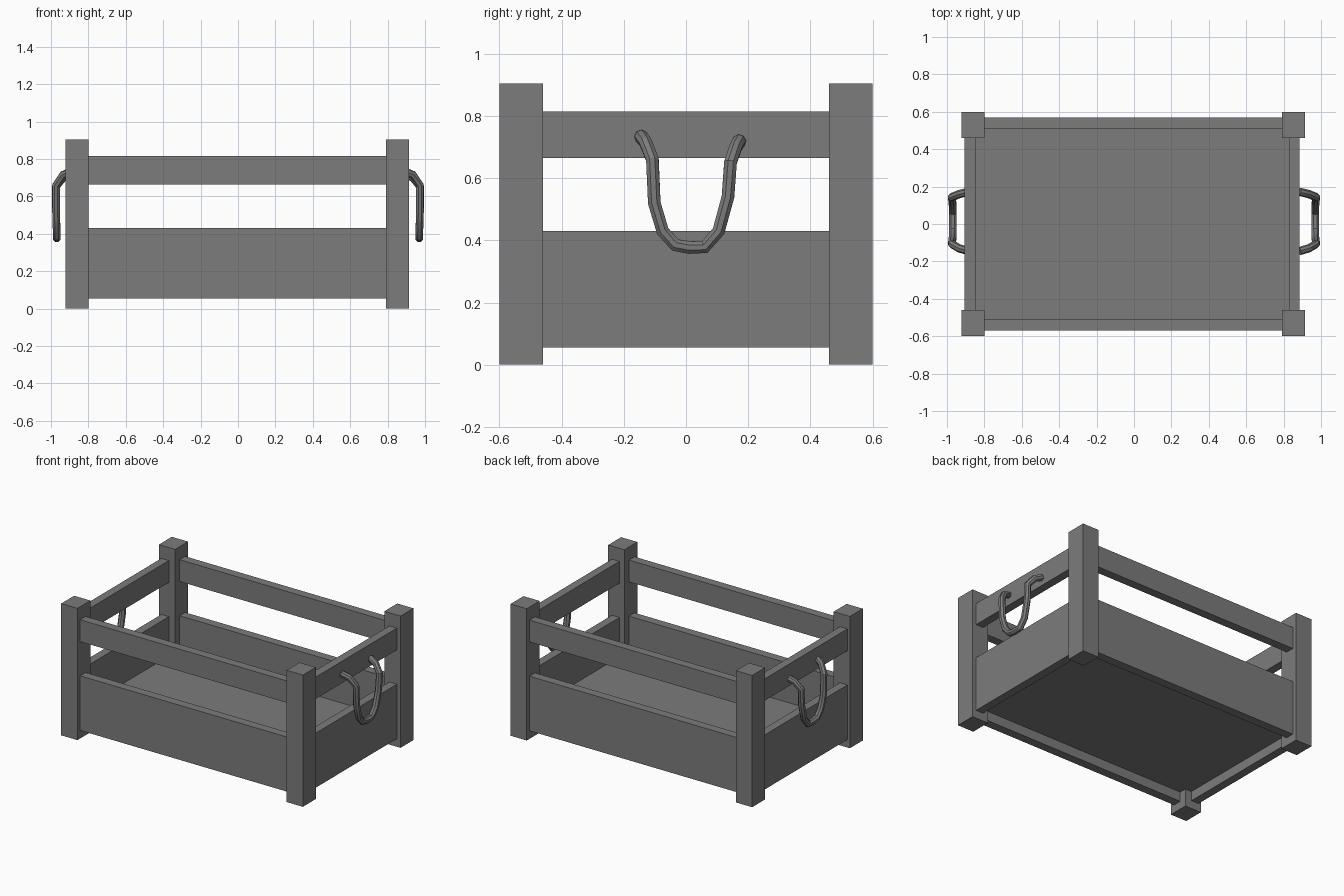
import bpy

# Remove the default cube
cube = bpy.data.objects.get("Cube")
if cube:
    bpy.data.objects.remove(cube, do_unlink=True)

# Single grey material
grey = bpy.data.materials.new("dark_grey")
grey.use_nodes = True
colour = (0.2, 0.2, 0.2, 1)
grey.diffuse_color = colour
grey.node_tree.nodes["Principled BSDF"].inputs["Base Color"].default_value = colour


def box(name, low, high):
    """Axis-aligned board between two opposite corners."""
    centre = [(a + b) / 2 for a, b in zip(low, high)]
    bpy.ops.mesh.primitive_cube_add(size=1, location=centre)
    obj = bpy.context.object
    obj.name = name
    obj.scale = [b - a for a, b in zip(low, high)]
    bpy.ops.object.transform_apply(location=False, rotation=False, scale=True)
    obj.data.materials.append(grey)
    return obj


def span(sign, inner, outer, shift=0.0):
    """Sorted interval on one side of the centre."""
    return sorted((sign * inner + shift, sign * outer + shift))


SIDES = {1: "left", -1: "right"}
ENDS = {-1: "front", 1: "back"}
POST_SHIFT, PANEL_SHIFT = -0.005, -0.01
BOARDS = {"panel": (0.055, 0.43), "rail": (0.665, 0.815)}

# Corner posts
for sx, side in SIDES.items():
    for sy, end in ENDS.items():
        x = span(sx, 0.795, 0.918, POST_SHIFT)
        y = span(sy, 0.46, 0.60)
        box(f"{end}_{side}_post", (x[0], y[0], 0), (x[1], y[1], 0.905))

# Lower panels and upper rails on all four sides
for part, (z0, z1) in BOARDS.items():
    for sy, end in ENDS.items():
        y = span(sy, 0.51, 0.57)
        box(f"{end}_{part}", (-0.81, y[0], z0), (0.80, y[1], z1))
    for sx, side in SIDES.items():
        x = span(sx, 0.838, 0.895, PANEL_SHIFT)
        box(f"{side}_{part}", (x[0], -0.47, z0), (x[1], 0.47, z1))

# Floor board, raised above the lower panel edge
box("floor", (-0.85, -0.515, 0.12), (0.83, 0.515, 0.16))

# Rope handles: a bent tube hanging from each side rail
HANDLE = [
    (0.885, -0.145, 0.735), (0.935, -0.13, 0.715), (0.972, -0.108, 0.66),
    (0.973, -0.102, 0.52), (0.970, -0.075, 0.43), (0.969, -0.035, 0.385),
    (0.969, 0.01, 0.377), (0.969, 0.06, 0.378), (0.970, 0.105, 0.43),
    (0.973, 0.135, 0.54), (0.975, 0.143, 0.65), (0.935, 0.16, 0.70),
    (0.885, 0.172, 0.72),
]
for sx, side in SIDES.items():
    curve = bpy.data.curves.new(f"{side}_handle", "CURVE")
    curve.dimensions = "3D"
    curve.bevel_depth = 0.022
    curve.bevel_resolution = 2
    curve.use_fill_caps = True
    spline = curve.splines.new("POLY")
    spline.points.add(len(HANDLE) - 1)
    for point, (x, y, z) in zip(spline.points, HANDLE):
        point.co = (sx * x, y, z, 1)
    handle = bpy.data.objects.new(f"{side}_handle", curve)
    bpy.context.collection.objects.link(handle)
    curve.materials.append(grey)
    bpy.ops.object.select_all(action="DESELECT")
    handle.select_set(True)
    bpy.context.view_layer.objects.active = handle
    bpy.ops.object.convert(target="MESH")
    bpy.ops.object.shade_smooth_by_angle()
